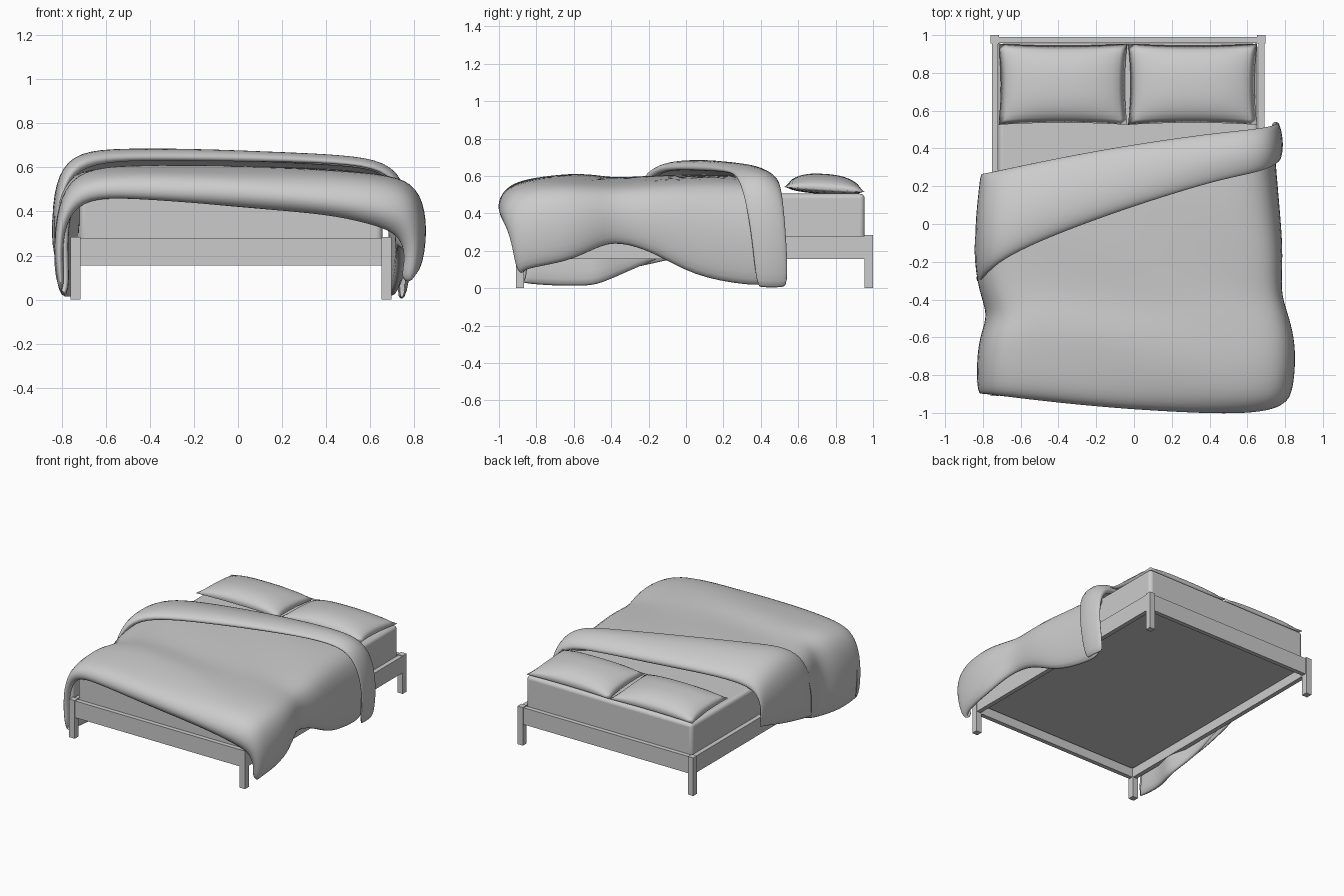
import bpy, bmesh
from math import sin, pi

cube = bpy.data.objects.get("Cube")
if cube:
    bpy.data.objects.remove(cube, do_unlink=True)

grey = bpy.data.materials.new("light_grey")
grey.use_nodes = True
colour = (0.6, 0.6, 0.6, 1)
grey.diffuse_color = colour
grey.node_tree.nodes["Principled BSDF"].inputs["Base Color"].default_value = colour


def add_object(name, bm, smooth=False):
    mesh = bpy.data.meshes.new(name)
    bm.to_mesh(mesh)
    bm.free()
    mesh.materials.append(grey)
    obj = bpy.data.objects.new(name, mesh)
    bpy.context.collection.objects.link(obj)
    for poly in mesh.polygons:
        poly.use_smooth = smooth
    return obj


def box(name, low, high):
    bm = bmesh.new()
    bmesh.ops.create_cube(bm, size=1)
    for v in bm.verts:
        for k in range(3):
            v.co[k] = low[k] if v.co[k] < 0 else high[k]
    return add_object(name, bm)


def lerp(a, b, t):
    return a + (b - a) * t


# Bed frame: four posts and four rails
for side, x in (("right", -0.76), ("left", 0.65)):
    for end, y in (("front", -0.91), ("back", 0.955)):
        box(f"{end}_{side}_post", (x, y, 0), (x + 0.045, y + 0.045, 0.285))
    rail = x + 0.008
    box(f"{side}_rail", (rail, -0.88, 0.155), (rail + 0.033, 0.97, 0.28))
for end, y in (("front", -0.903), ("back", 0.958)):
    box(f"{end}_rail", (-0.73, y, 0.155), (0.665, y + 0.033, 0.28))

# Mattress with softened edges
mattress = box("mattress", (-0.718, -0.87, 0.21), (0.655, 0.955, 0.505))
bevel = mattress.modifiers.new("soft_edges", "BEVEL")
bevel.width, bevel.segments = 0.025, 4
bpy.context.view_layer.objects.active = mattress
mattress.select_set(True)
bpy.ops.object.shade_smooth_by_angle()


# Pillows: two domed sheets joined at a pinched seam
def pillow(name, cx):
    bm = bmesh.new()
    for up in (1, -1):
        made = bmesh.ops.create_grid(bm, x_segments=20, y_segments=16, size=1)["verts"]
        for v in made:
            u, w = v.co.x, v.co.y
            dome = max(0, (1 - abs(u) ** 2.5) * (1 - abs(w) ** 2.5)) ** 0.6
            v.co.x = cx + 0.342 * u * (1 - 0.04 * (1 - w * w))
            v.co.y = 0.74 + 0.215 * w * (1 - 0.05 * (1 - u * u))
            v.co.z = 0.528 - 0.013 * w + (0.083 if up > 0 else -0.025) * dome
        if up < 0:
            faces = {f for v in made for f in v.link_faces}
            bmesh.ops.reverse_faces(bm, faces=list(faces))
    bmesh.ops.remove_doubles(bm, verts=bm.verts, dist=0.0005)
    return add_object(name, bm, True)


pillow("right_pillow", -0.377)
pillow("left_pillow", 0.31)


# Draped cloth: each row holds y at both sides, bow, sideways lean of both
# hanging ends, then side x, hem z and top z for each side
def cloth(name, rows, thickness, ripple):
    bm = bmesh.new()
    grid = []
    hang = (1, 0.8, 0.45, 0.12)
    for i, (yl, yr, bow, ll, lr, xl, zl, tl, tr, xr, zr) in enumerate(rows):
        hl, hr = tl - zl, tr - zr
        pts = [(xl + 0.02, zl), (xl, zl + 0.45 * hl), (xl + 0.03, zl + 0.8 * hl), (xl + 0.12, tl - 0.01)]
        for t in (0.2, 0.35, 0.5, 0.65, 0.8):
            wave = ripple * sin(i * 2.1 + t * 9)
            pts.append((lerp(xl, xr, t), lerp(tl, tr, t) + 0.02 * sin(pi * t) + wave))
        pts += [(xr - 0.12, tr - 0.005), (xr - 0.03, zr + 0.82 * hr), (xr, zr + 0.45 * hr), (xr - 0.03, zr)]
        lean = [ll * h for h in hang] + [0] * 5 + [lr * h for h in reversed(hang)]
        line = []
        for (x, z), shift in zip(pts, lean):
            t = min(1, max(0, (x + 0.8) / 1.35))
            line.append(bm.verts.new((x, lerp(yl, yr, t) + bow * sin(pi * t) + shift, z)))
        grid.append(line)
    for a, b in zip(grid, grid[1:]):
        for j in range(len(a) - 1):
            bm.faces.new((a[j], a[j + 1], b[j + 1], b[j]))
    obj = add_object(name, bm, True)
    solid = obj.modifiers.new("padding", "SOLIDIFY")
    solid.thickness, solid.offset = thickness, -1
    sub = obj.modifiers.new("soften", "SUBSURF")
    sub.levels = sub.render_levels = 2
    return obj


cloth("duvet", [
    (-0.85, -0.94, -0.02, 0, 0.05, -0.79, 0.05, 0.46, 0.32, 0.75, 0.09),
    (-0.90, -1.02, -0.02, 0, 0.11, -0.81, 0.03, 0.48, 0.38, 0.80, 0.07),
    (-0.90, -1.00, -0.02, 0, 0.10, -0.83, 0.02, 0.54, 0.47, 0.83, 0.07),
    (-0.84, -0.92, -0.01, 0, 0.06, -0.84, 0.01, 0.575, 0.54, 0.85, 0.09),
    (-0.70, -0.75, 0, 0, 0, -0.84, 0, 0.60, 0.565, 0.865, 0.11),
    (-0.58, -0.60, 0, 0, 0, -0.82, 0, 0.61, 0.565, 0.86, 0.14),
    (-0.48, -0.46, 0, 0, 0, -0.78, 0, 0.60, 0.555, 0.82, 0.21),
    (-0.36, -0.36, 0, 0, 0, -0.83, 0.06, 0.585, 0.555, 0.785, 0.24),
    (-0.15, -0.17, 0, 0, 0, -0.86, 0.15, 0.59, 0.57, 0.80, 0.18),
    (0.02, 0.04, 0, 0, 0, -0.84, 0.19, 0.60, 0.575, 0.785, 0.05),
    (0.12, 0.27, 0.02, 0, 0.06, -0.82, 0.22, 0.60, 0.575, 0.76, 0),
    (0.22, 0.43, 0.02, 0, 0.06, -0.81, 0.25, 0.58, 0.56, 0.75, 0),
], 0.065, 0.005)

# Turned back top of the duvet
cloth("duvet_fold", [
    (-0.19, 0.28, 0.02, -0.14, 0.11, -0.81, 0.11, 0.61, 0.59, 0.77, 0.02),
    (-0.23, 0.25, 0.03, -0.14, 0.12, -0.825, 0.09, 0.65, 0.605, 0.785, 0),
    (-0.17, 0.29, 0.03, -0.10, 0.10, -0.85, 0.10, 0.685, 0.63, 0.795, -0.01),
    (0.0, 0.37, 0.02, 0, 0.08, -0.85, 0.16, 0.685, 0.64, 0.80, -0.01),
    (0.18, 0.45, 0.02, 0, 0.06, -0.83, 0.21, 0.64, 0.62, 0.79, -0.01),
    (0.275, 0.505, 0.02, 0, 0.05, -0.82, 0.23, 0.585, 0.575, 0.775, 0),
    (0.26, 0.49, 0.02, 0, 0.05, -0.80, 0.24, 0.535, 0.54, 0.75, 0.02),
], 0.05, 0.003)
